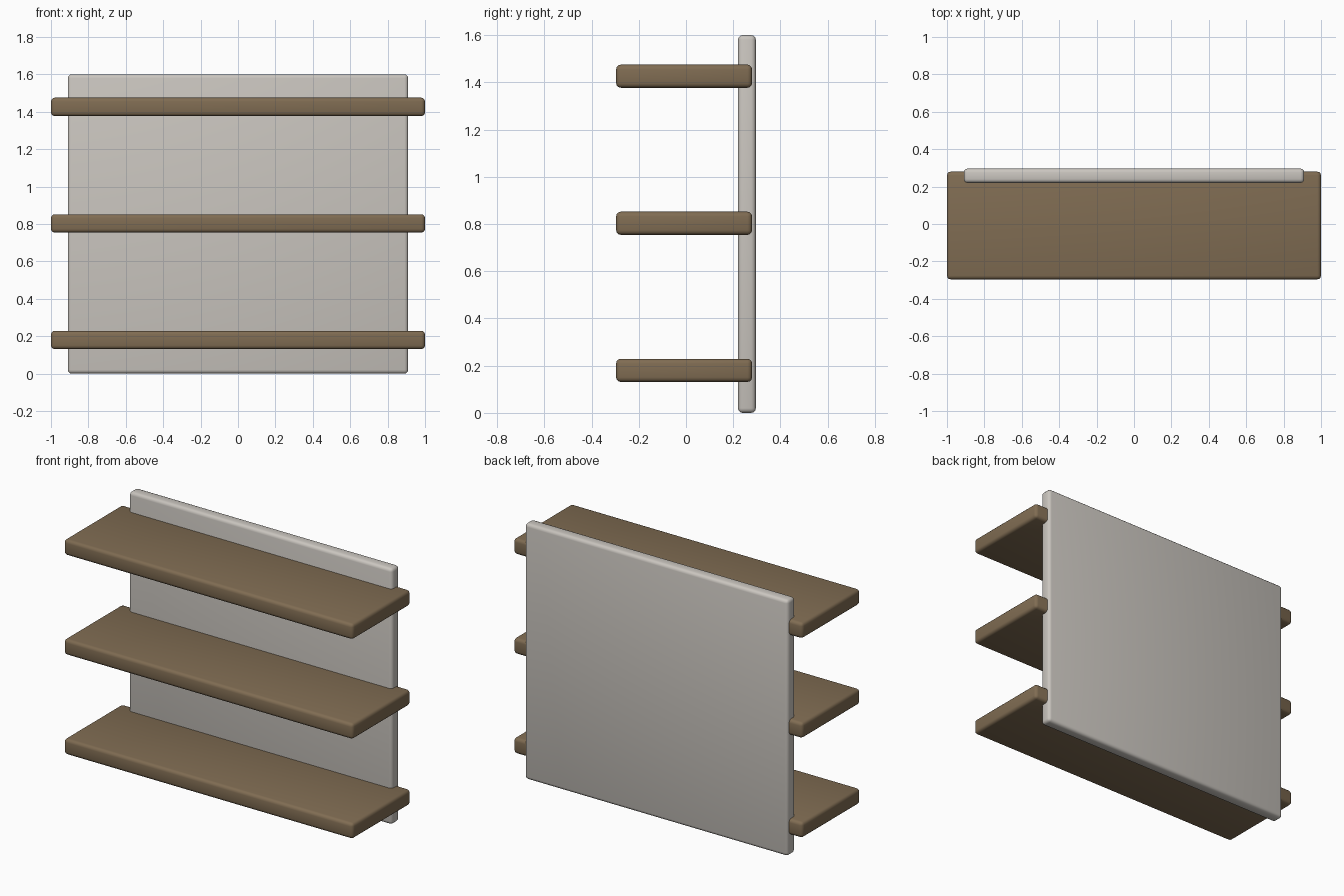
import bpy

if "Cube" in bpy.data.objects:
    bpy.data.objects.remove(bpy.data.objects["Cube"])


def material(name, rgb):
    m = bpy.data.materials.new(name)
    m.diffuse_color = (*rgb, 1.0)
    m.use_nodes = True
    m.node_tree.nodes["Principled BSDF"].inputs["Base Color"].default_value = m.diffuse_color
    return m


def rounded_board(name, lo, hi, mat, radius=0.02):
    # Box between two corners with softly rounded edges
    bpy.ops.mesh.primitive_cube_add(size=1, location=[(a + b) / 2 for a, b in zip(lo, hi)])
    ob = bpy.context.object
    ob.name = name
    ob.scale = [b - a for a, b in zip(lo, hi)]
    bpy.ops.object.transform_apply(location=False, rotation=False, scale=True)
    ob.data.materials.append(mat)
    bev = ob.modifiers.new("rounded_edges", 'BEVEL')
    bev.width = radius
    bev.segments = 3
    bpy.ops.object.modifier_apply(modifier=bev.name)
    bpy.ops.object.shade_smooth_by_angle(angle=0.6)
    return ob


wood = material("brown wood", (0.215, 0.150, 0.085))
grey = material("warm light grey", (0.59, 0.56, 0.52))

# Upright back panel
rounded_board("back_panel", (-0.91, 0.22, 0.0), (0.91, 0.296, 1.6), grey)

# Three shelves, let into the panel and overhanging its sides
for name, z in (("bottom_shelf", 0.18), ("middle_shelf", 0.803), ("top_shelf", 1.426)):
    rounded_board(name, (-1.0, -0.296, z - 0.049), (1.0, 0.28, z + 0.049), wood)
